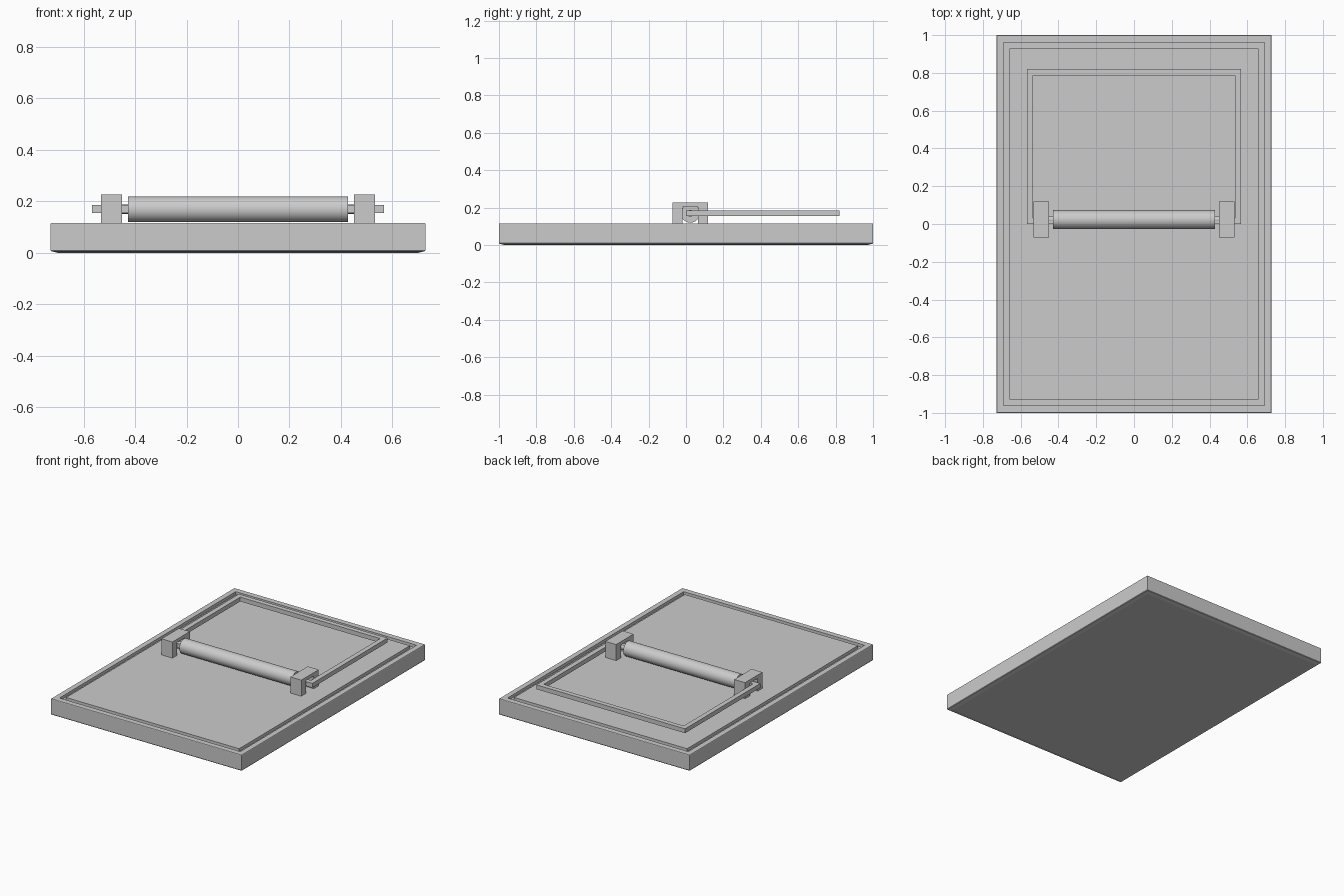
import bpy, bmesh, math

if "Cube" in bpy.data.objects:
    bpy.data.objects.remove(bpy.data.objects["Cube"])


def finish(bm, name):
    bmesh.ops.recalc_face_normals(bm, faces=bm.faces)
    me = bpy.data.meshes.new(name)
    bm.to_mesh(me)
    bm.free()
    ob = bpy.data.objects.new(name, me)
    bpy.context.collection.objects.link(ob)
    return ob


def rect_rings(name, rings, cy=0.0, closed=False):
    """Loft rectangular loops given as (half x, half y, z)."""
    bm = bmesh.new()
    loops = [[bm.verts.new((sx * hx, cy + sy * hy, z))
              for sx, sy in ((-1, -1), (1, -1), (1, 1), (-1, 1))]
             for hx, hy, z in rings]
    pairs = list(zip(loops, loops[1:]))
    if closed:
        pairs.append((loops[-1], loops[0]))
    for a, b in pairs:
        for i in range(4):
            j = (i + 1) % 4
            bm.faces.new((a[i], a[j], b[j], b[i]))
    if not closed:
        bm.faces.new(loops[0])
        bm.faces.new(loops[-1])
    return finish(bm, name)


def extrude_x(name, profile, x0, x1):
    """Extrude a (y, z) outline along x."""
    bm = bmesh.new()
    face = bm.faces.new([bm.verts.new((x0, y, z)) for y, z in profile])
    ext = bmesh.ops.extrude_face_region(bm, geom=[face])["geom"]
    bmesh.ops.translate(bm, vec=(x1 - x0, 0, 0),
                        verts=[v for v in ext if isinstance(v, bmesh.types.BMVert)])
    return finish(bm, name)


def cylinder_x(name, radius, length, y, z, sides):
    bpy.ops.mesh.primitive_cylinder_add(vertices=sides, radius=radius, depth=length,
                                        location=(0, y, z), rotation=(0, math.pi / 2, 0))
    ob = bpy.context.object
    ob.name = name
    bpy.ops.object.shade_smooth_by_angle(angle=math.radians(30))
    return ob


# Board with softened edges and a shallow border groove
rect_rings("board", [
    (0.70, 0.97, 0.0), (0.725, 0.997, 0.006), (0.728, 1.0, 0.01),
    (0.728, 1.0, 0.112), (0.726, 0.998, 0.115),
    (0.69, 0.96, 0.115), (0.69, 0.96, 0.095),
    (0.66, 0.93, 0.095), (0.66, 0.93, 0.115)])

# Square-section snap bar, its near side running through the roller
rect_rings("snap_bar", [
    (0.567, 0.41, 0.155), (0.567, 0.41, 0.185),
    (0.534, 0.377, 0.185), (0.534, 0.377, 0.155)], cy=0.41, closed=True)

# Spring roller and its axle
cylinder_x("spring_roller", 0.05, 0.856, 0.023, 0.169, 48)
cylinder_x("axle", 0.018, 1.0, 0.023, 0.169, 24)

# Bridge-shaped brackets straddling the axle
bridge = [(-0.072, 0.115), (-0.02, 0.115), (-0.02, 0.203), (0.064, 0.203),
          (0.064, 0.115), (0.118, 0.115), (0.118, 0.226), (-0.072, 0.226)]
for side, s in (("left", -1), ("right", 1)):
    extrude_x(side + "_bracket", bridge, s * 0.45, s * 0.533)
